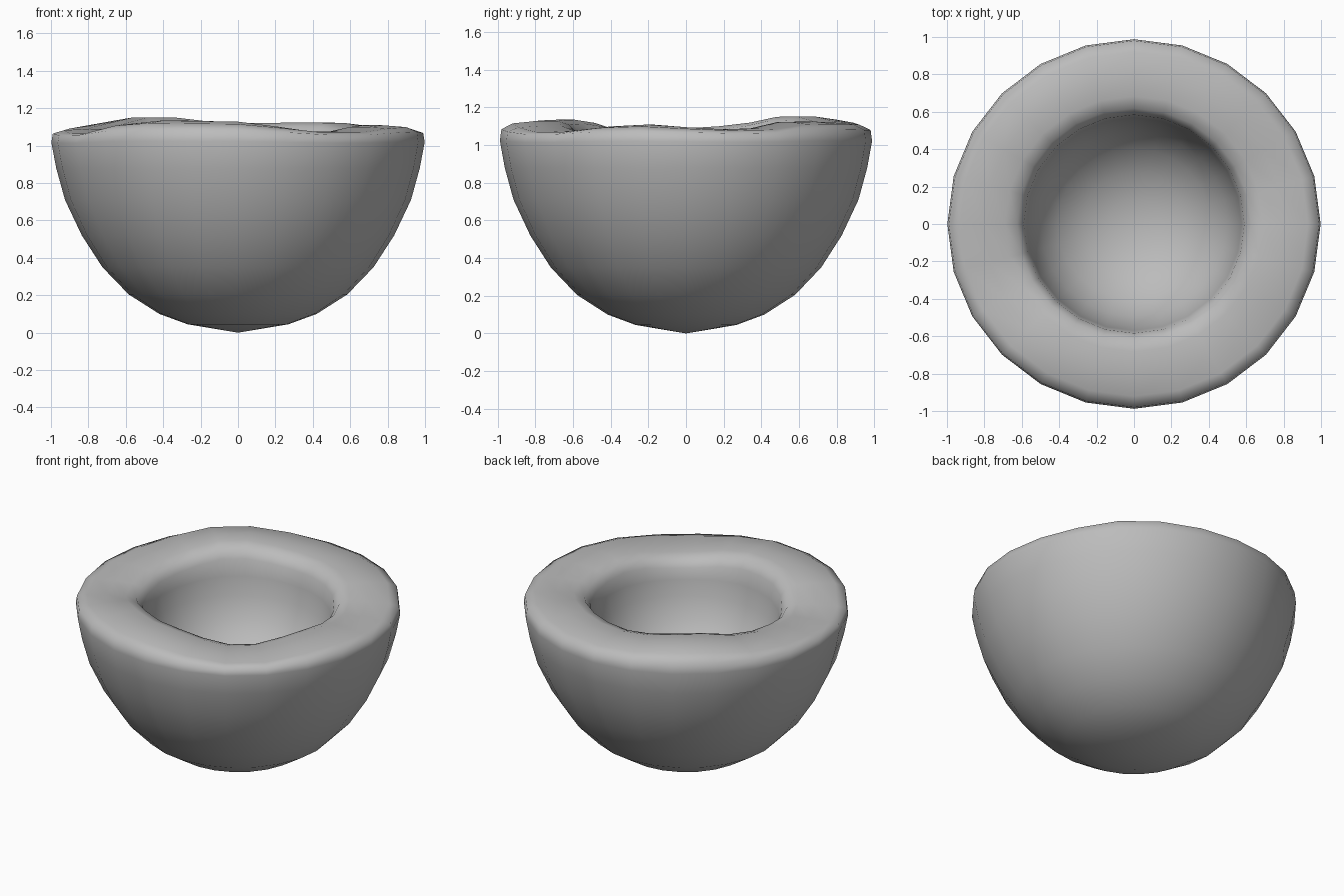
import bpy, bmesh, math

cube = bpy.data.objects.get("Cube")
if cube:
    bpy.data.objects.remove(cube, do_unlink=True)

SEGMENTS = 24

# Rim crest height by angle in degrees, anticlockwise from +x
RIM = [(0, 1.095), (22, 1.08), (50, 1.125), (90, 1.12), (128, 1.155), (165, 1.10),
       (205, 1.065), (235, 1.135), (265, 1.13), (307, 1.07), (342, 1.11), (360, 1.095)]

# Profile from the outside bottom, over the rim, to the inside bottom:
# radius, height, and how far the point follows the wavy rim
PROFILE = [(0.27, 0.045, 0), (0.42, 0.10, 0), (0.585, 0.205, 0), (0.725, 0.35, 0),
           (0.835, 0.52, 0), (0.925, 0.71, 0), (0.972, 0.88, 0), (0.998, 1.02, 0.15),
           (0.99, 1.075, 0.5), (0.93, 1.10, 0.85), (0.80, 1.11, 1), (0.69, 1.11, 1),
           (0.625, 1.09, 0.95), (0.59, 1.04, 0.8), (0.575, 0.95, 0.3), (0.555, 0.84, 0),
           (0.50, 0.70, 0), (0.41, 0.59, 0), (0.28, 0.50, 0), (0.14, 0.455, 0)]


def rim_wave(angle):
    """Height of the rim above or below its mean, eased between the knots."""
    for (a0, h0), (a1, h1) in zip(RIM, RIM[1:]):
        if a0 <= angle <= a1:
            t = (1 - math.cos(math.pi * (angle - a0) / (a1 - a0))) / 2
            return h0 + (h1 - h0) * t - 1.11
    return 0


def make_bowl():
    bm = bmesh.new()
    rings = []
    for r, z, follow in PROFILE:
        ring = []
        for i in range(SEGMENTS):
            deg = 360 * i / SEGMENTS
            a = math.radians(deg)
            ring.append(bm.verts.new((r * math.cos(a), 0.99 * r * math.sin(a),
                                      z + follow * rim_wave(deg))))
        rings.append(ring)
    for low, high in zip(rings, rings[1:]):
        for i in range(SEGMENTS):
            j = (i + 1) % SEGMENTS
            bm.faces.new((low[i], low[j], high[j], high[i]))
    # Close the outside tip and the inside floor
    tip = bm.verts.new((0, 0, 0))
    floor = bm.verts.new((0, 0, 0.44))
    for i in range(SEGMENTS):
        j = (i + 1) % SEGMENTS
        bm.faces.new((tip, rings[0][j], rings[0][i]))
        bm.faces.new((floor, rings[-1][i], rings[-1][j]))
    bmesh.ops.recalc_face_normals(bm, faces=bm.faces)
    for f in bm.faces:
        f.smooth = True
    mesh = bpy.data.meshes.new("bowl")
    bm.to_mesh(mesh)
    bm.free()
    obj = bpy.data.objects.new("bowl", mesh)
    bpy.context.collection.objects.link(obj)
    return obj


# Plain grey material
grey = bpy.data.materials.new("grey")
grey.use_nodes = True
colour = (0.5, 0.5, 0.5, 1)
grey.diffuse_color = colour
for node in grey.node_tree.nodes:
    if node.type == 'BSDF_PRINCIPLED':
        node.inputs["Base Color"].default_value = colour

bowl = make_bowl()
bowl.data.materials.append(grey)
